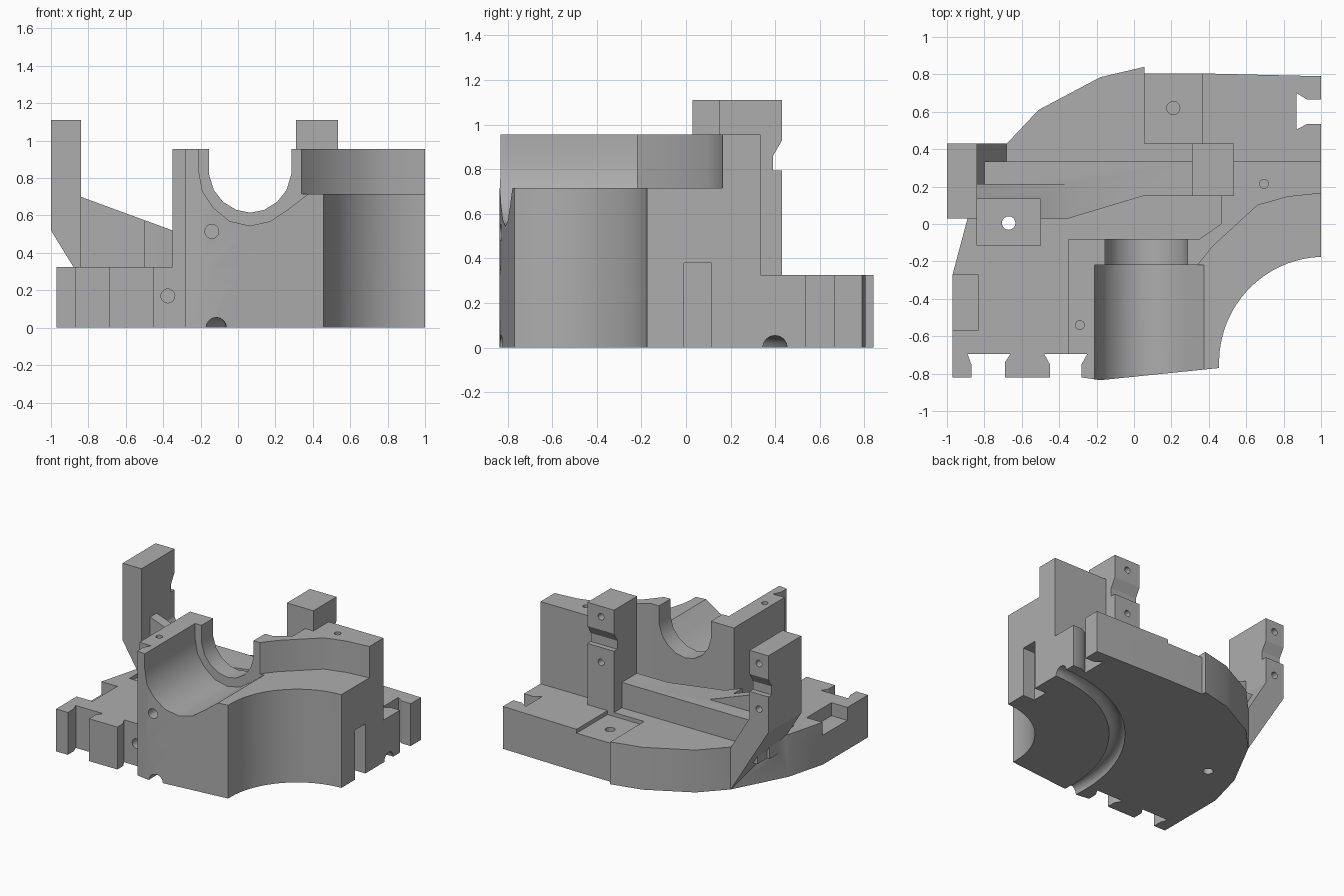
import bpy, bmesh
from math import cos, sin, pi
from mathutils import Matrix

cube = bpy.data.objects.get("Cube")
if cube:
    bpy.data.objects.remove(cube)

grey = bpy.data.materials.new("machined_grey")
grey.use_nodes = True
colour = (0.42, 0.42, 0.42, 1)
grey.diffuse_color = colour
grey.node_tree.nodes["Principled BSDF"].inputs["Base Color"].default_value = colour


def finish(name, bm):
    bmesh.ops.recalc_face_normals(bm, faces=bm.faces)
    mesh = bpy.data.meshes.new(name)
    bm.to_mesh(mesh)
    bm.free()
    mesh.materials.append(grey)
    obj = bpy.data.objects.new(name, mesh)
    bpy.context.collection.objects.link(obj)
    return obj


def prism(name, points, lo, hi, axis="z"):
    """Extrude a flat profile along one axis."""
    place = {"x": lambda a, b, t: (t, a, b),
             "y": lambda a, b, t: (a, t, b),
             "z": lambda a, b, t: (a, b, t)}[axis]
    bm = bmesh.new()
    low = [bm.verts.new(place(a, b, lo)) for a, b in points]
    high = [bm.verts.new(place(a, b, hi)) for a, b in points]
    bm.faces.new(low)
    bm.faces.new(high)
    n = len(points)
    for i in range(n):
        j = (i + 1) % n
        bm.faces.new((low[i], low[j], high[j], high[i]))
    return finish(name, bm)


def box(name, x0, x1, y0, y1, z0, z1):
    return prism(name, [(x0, y0), (x1, y0), (x1, y1), (x0, y1)], z0, z1)


def hole(a, b, radius, lo, hi, axis):
    ring = [(a + radius * cos(i * pi / 12), b + radius * sin(i * pi / 12)) for i in range(24)]
    return prism("hole_cutter", ring, lo, hi, axis)


def combine(body, tool, operation):
    mod = body.modifiers.new(operation.title(), "BOOLEAN")
    mod.operation = operation
    mod.solver = "EXACT"
    mod.object = tool
    bpy.context.view_layer.objects.active = body
    bpy.ops.object.modifier_apply(modifier=mod.name)
    bpy.data.objects.remove(tool)


# Shared concave corner on the front
CX, CY, R = 1.02, -0.74, 0.565
start, end = pi + 0.053, pi / 2 + 0.035
bay = [(CX + R * cos(start + (end - start) * i / 20),
        CY + R * sin(start + (end - start) * i / 20)) for i in range(20)] + [(1, -0.175)]
nose = [(-0.25, -0.695), (-0.28, -0.75), (-0.28, -0.82), (-0.18, -0.835)]

# Base plate with dovetail notches
front = [(-0.97, -0.82), (-0.87, -0.82), (-0.87, -0.75), (-0.89, -0.695),
         (-0.66, -0.695), (-0.69, -0.74), (-0.69, -0.82), (-0.45, -0.82),
         (-0.45, -0.75), (-0.48, -0.695)]
back = [(1, 0.535), (0.925, 0.535), (0.87, 0.505), (0.87, 0.7), (0.925, 0.665),
        (1, 0.665), (1, 0.79), (0.365, 0.805), (0.055, 0.805), (0.055, 0.84),
        (-0.18, 0.785), (-0.51, 0.61), (-0.68, 0.43), (-0.89, 0.03), (-0.97, -0.27)]
body = prism("casing_body", front + nose + bay + back, 0, 0.325)

# Tall block with the ledge and stepped bore
block = prism("tall_block", [(-0.35, -0.08), (-0.35, -0.695)] + nose + bay +
              [(1, 0.335), (0.465, 0.335), (0.465, 0), (0.35, -0.08)], 0, 0.955)
ledge = [(0.065, -0.22), (0.34, -0.22), (0.42, -0.12), (0.66, 0.1), (0.82, 0.145),
         (1.1, 0.175), (1.1, -1), (0.065, -1)]
combine(block, prism("ledge_cutter", ledge, 0.715, 1.2), "DIFFERENCE")
wide = [(-0.21, 1.2), (-0.21, 0.84), (-0.19, 0.73), (-0.13, 0.64), (-0.045, 0.57),
        (0.065, 0.545), (0.175, 0.57), (0.27, 0.635), (0.375, 0.715), (0.375, 1.2)]
combine(block, prism("wide_bore_cutter", wide, -1, -0.22, "y"), "DIFFERENCE")
half = [(0.22, 1.2), (0.22, 0.82), (0.194, 0.735), (0.145, 0.673), (0.075, 0.63)]
narrow = [(0.065 - a, b) for a, b in half] + [(0.065, 0.615)] + \
         [(0.065 + a, b) for a, b in reversed(half)]
combine(block, prism("narrow_bore_cutter", narrow, -0.5, 0.0, "y"), "DIFFERENCE")
combine(body, block, "UNION")

# Cross ridge with its sloped gusset
ridge = [(-0.84, 0.03), (-0.35, 0.03), (0.05, 0.15), (0.48, 0.15), (0.48, 0.335), (-0.84, 0.335)]
combine(body, prism("cross_ridge", ridge, 0.2, 0.52), "UNION")
slope = [(-0.86, 0.2), (-0.86, 0.707), (-0.35, 0.52), (-0.35, 0.2)]
combine(body, prism("gusset", slope, 0.03, 0.215, "y"), "UNION")

# Two upright posts
post = [(-1, 1.11), (-0.84, 1.11), (-0.84, 0.59), (-0.68, 0.32), (-0.68, 0), (-1, 0.52)]
combine(body, prism("side_post", post, 0.03, 0.43, "y"), "UNION")
combine(body, box("rear_post", 0.31, 0.535, 0.15, 0.43, 0.2, 1.11), "UNION")

# Clip notches and screw holes in the backs of the posts
clip = [(0.39, 0.795), (0.39, 0.86), (0.46, 0.98), (0.46, 0.795)]
for x, x0, x1 in ((-0.92, -1.1, -0.8), (0.42, 0.2, 0.6)):
    combine(body, prism("clip_cutter", clip, x0, x1, "x"), "DIFFERENCE")
    for z in (1.03, 0.68):
        combine(body, hole(x, z, 0.025, 0.3, 0.6, "y"), "DIFFERENCE")

# Pockets and the side slot
for args in ((-0.84, -0.5, -0.115, 0.135, 0.295, 1.0),
             (-1.1, -0.835, -0.57, -0.27, 0.225, 0.5),
             (0.055, 0.365, 0.43, 0.95, 0.295, 0.5),
             (0.9, 1.1, -0.01, 0.115, -0.1, 0.38)):
    combine(body, box("pocket_cutter", *args), "DIFFERENCE")

# Screw and dowel holes
for args in ((-0.14, 0.515, 0.037, -1, -0.65, "y"),
             (-0.375, 0.17, 0.037, -0.9, -0.5, "y"),
             (-0.29, -0.54, 0.024, 0.8, 1.1, "z"),
             (0.695, 0.215, 0.024, 0.8, 1.1, "z"),
             (0.21, 0.62, 0.035, 0.15, 0.5, "z"),
             (-0.67, 0.005, 0.036, -0.1, 0.5, "z")):
    combine(body, hole(*args), "DIFFERENCE")

# Curved seal groove under the base
bm = bmesh.new()
ring = [bm.verts.new((1.14 + 0.055 * cos(i * pi / 8), 0, 0.055 * sin(i * pi / 8))) for i in range(16)]
loop = [bm.edges.new((ring[i], ring[(i + 1) % 16])) for i in range(16)]
bmesh.ops.spin(bm, geom=ring + loop, cent=(0, 0, 0), axis=(0, 0, 1), angle=2 * pi,
               steps=72, use_merge=True)
bmesh.ops.remove_doubles(bm, verts=bm.verts, dist=0.0005)
bm.transform(Matrix.Translation((CX, CY, 0)))
combine(body, finish("groove_cutter", bm), "DIFFERENCE")

# Smooth the curves, keep the machined edges crisp
bpy.ops.object.select_all(action="DESELECT")
body.select_set(True)
bpy.context.view_layer.objects.active = body
bpy.ops.object.shade_smooth_by_angle(angle=0.5)
